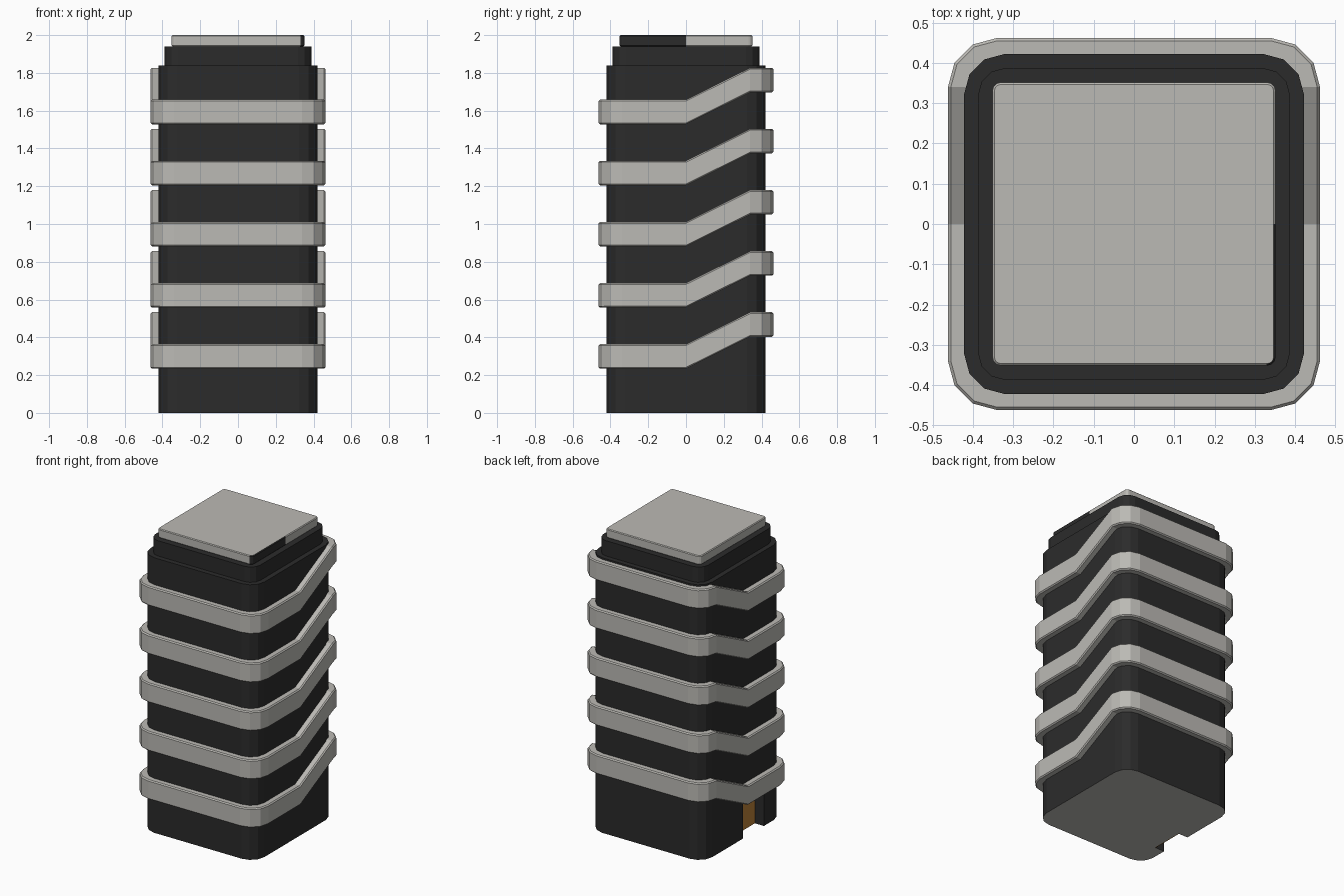
import bpy, bmesh, math

if "Cube" in bpy.data.objects:
    bpy.data.objects.remove(bpy.data.objects["Cube"])


def material(name, rgb):
    m = bpy.data.materials.new(name)
    m.diffuse_color = (*rgb, 1)
    m.use_nodes = True
    m.node_tree.nodes["Principled BSDF"].inputs["Base Color"].default_value = m.diffuse_color
    return m


DARK = material("dark_wall", (0.024, 0.024, 0.024))
GREY = material("warm_grey", (0.50, 0.49, 0.46))
ORANGE = material("door_orange", (0.50, 0.22, 0.04))


def corner(half, r, k, seg=3):
    """Arc of one rounded corner, k = 0..3 counter-clockwise from (+x, +y)."""
    sx, sy = ((1, 1), (-1, 1), (-1, -1), (1, -1))[k]
    c = half - r
    angles = [math.pi / 2 * (k + i / seg) for i in range(seg + 1)]
    return [(sx * c + r * math.cos(a), sy * c + r * math.sin(a)) for a in angles]


def outline(half, r, left=(), right=()):
    """Rounded square with optional extra points on the left and right sides."""
    pts = corner(half, r, 0) + corner(half, r, 1) + list(left)
    return pts + corner(half, r, 2) + corner(half, r, 3) + list(right)


def finish(name, bm, mats, bevel=0):
    bmesh.ops.recalc_face_normals(bm, faces=bm.faces)
    me = bpy.data.meshes.new(name)
    bm.to_mesh(me)
    bm.free()
    for m in mats:
        me.materials.append(m)
    ob = bpy.data.objects.new(name, me)
    bpy.context.collection.objects.link(ob)
    if bevel:
        mod = ob.modifiers.new("bevel", "BEVEL")
        mod.width = bevel
        mod.segments = 1
        mod.limit_method = 'ANGLE'
        mod.angle_limit = math.radians(50)
    return ob


def prism(name, pts, z0, z1, mats, rule=None, bevel=0):
    bm = bmesh.new()
    lo = [bm.verts.new((x, y, z0)) for x, y in pts]
    hi = [bm.verts.new((x, y, z1)) for x, y in pts]
    n = len(pts)
    bm.faces.new(lo[::-1])
    bm.faces.new(hi)
    for i in range(n):
        j = (i + 1) % n
        bm.faces.new((lo[i], lo[j], hi[j], hi[i]))
    bm.normal_update()
    if rule:
        for f in bm.faces:
            f.material_index = int(rule(f))
    return finish(name, bm, mats, bevel)


def band(name, z):
    """Ring that is level at the front, slopes up from y=0 and is level at the back."""
    outer = outline(0.462, 0.122, [(-0.462, 0)], [(0.462, 0)])
    inner = outline(0.40, 0.06, [(-0.40, 0)], [(0.40, 0)])

    def lift(y):
        return 0.169 * min(max(y / 0.34, 0), 1)

    bm = bmesh.new()
    loops = [[bm.verts.new((x, y, z + dz + lift(y))) for x, y in pts]
             for pts, dz in ((outer, 0), (outer, 0.13), (inner, 0.13), (inner, 0))]
    n = len(outer)
    for a in range(4):
        p, q = loops[a], loops[(a + 1) % 4]
        for i in range(n):
            j = (i + 1) % n
            bm.faces.new((p[i], p[j], q[j], q[i]))
    finish(name, bm, [GREY], 0.007)


# Base storey with a doorway recess in the left side; grey underside
notch = [(-0.422, 0), (-0.35, 0), (-0.35, -0.22), (-0.422, -0.22)]
prism("base_storey", outline(0.422, 0.10, left=notch), 0, 0.26, [DARK, GREY],
      lambda f: f.normal.z < -0.5)

# Door plate at the back of the recess
prism("door", [(-0.355, -0.22), (-0.349, -0.22), (-0.349, 0), (-0.355, 0)],
      0, 0.26, [ORANGE])

# Tower shaft and roof step
prism("tower_shaft", outline(0.422, 0.10), 0.26, 1.838, [DARK])
prism("roof_step", outline(0.388, 0.07), 1.838, 1.94, [DARK])

# Roof cap with a dark panel on the front half of its right side
prism("roof_cap", outline(0.352, 0.022, right=[(0.352, 0)]), 1.94, 2.0, [GREY, DARK],
      lambda f: abs(f.normal.z) < 0.5 and f.calc_center_median().x > 0.325
      and f.calc_center_median().y < 0, bevel=0.005)

# Five stepped bands
for i in range(5):
    band(f"band_{i + 1}", 0.234 + 0.3235 * i)
